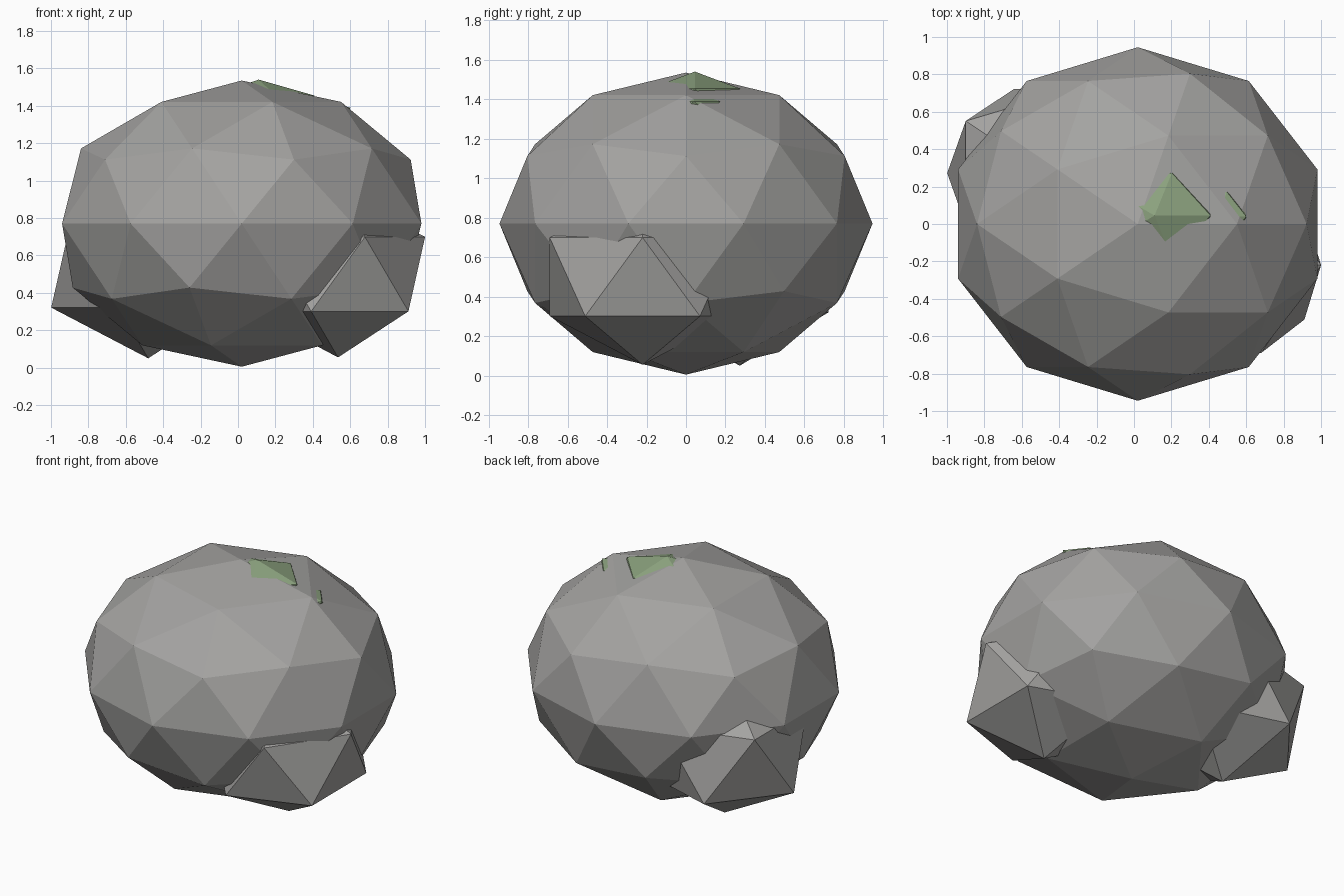
import bpy

cube = bpy.data.objects.get("Cube")
if cube:
    bpy.data.objects.remove(cube, do_unlink=True)


def make_material(name, rgb):
    mat = bpy.data.materials.new(name)
    mat.use_nodes = True
    mat.diffuse_color = (*rgb, 1)
    bsdf = next(n for n in mat.node_tree.nodes if n.type == "BSDF_PRINCIPLED")
    bsdf.inputs["Base Color"].default_value = (*rgb, 1)
    return mat


def add_lump(name, detail, centre, radii, mat):
    """Flat-shaded icosphere stretched to the given radii."""
    bpy.ops.mesh.primitive_ico_sphere_add(subdivisions=detail, radius=1, location=centre)
    obj = bpy.context.object
    obj.name = name
    obj.scale = radii
    bpy.ops.object.transform_apply(location=False, rotation=False, scale=True)
    bpy.ops.object.shade_flat()
    obj.data.materials.append(mat)
    return obj


stone = make_material("stone grey", (0.37, 0.365, 0.355))
moss = make_material("moss green", (0.26, 0.36, 0.21))

# Main boulder
add_lump("boulder", 2, (0.02, 0, 0.77), (1.01, 0.945, 0.765), stone)

# Smaller stones half sunk into its sides
add_lump("front_side_stone", 1, (0.535, -0.22, 0.5), (0.52, 0.553, 0.445), stone)
add_lump("back_side_stone", 1, (-0.48, 0.272, 0.54), (0.58, 0.53, 0.49), stone)

# Moss patches breaking through the upper surface
add_lump("top_moss", 1, (0.11, 0.045, 1.385), (0.335, 0.268, 0.155), moss)
add_lump("side_moss", 1, (0.45, 0.04, 1.354), (0.168, 0.155, 0.08), moss)
